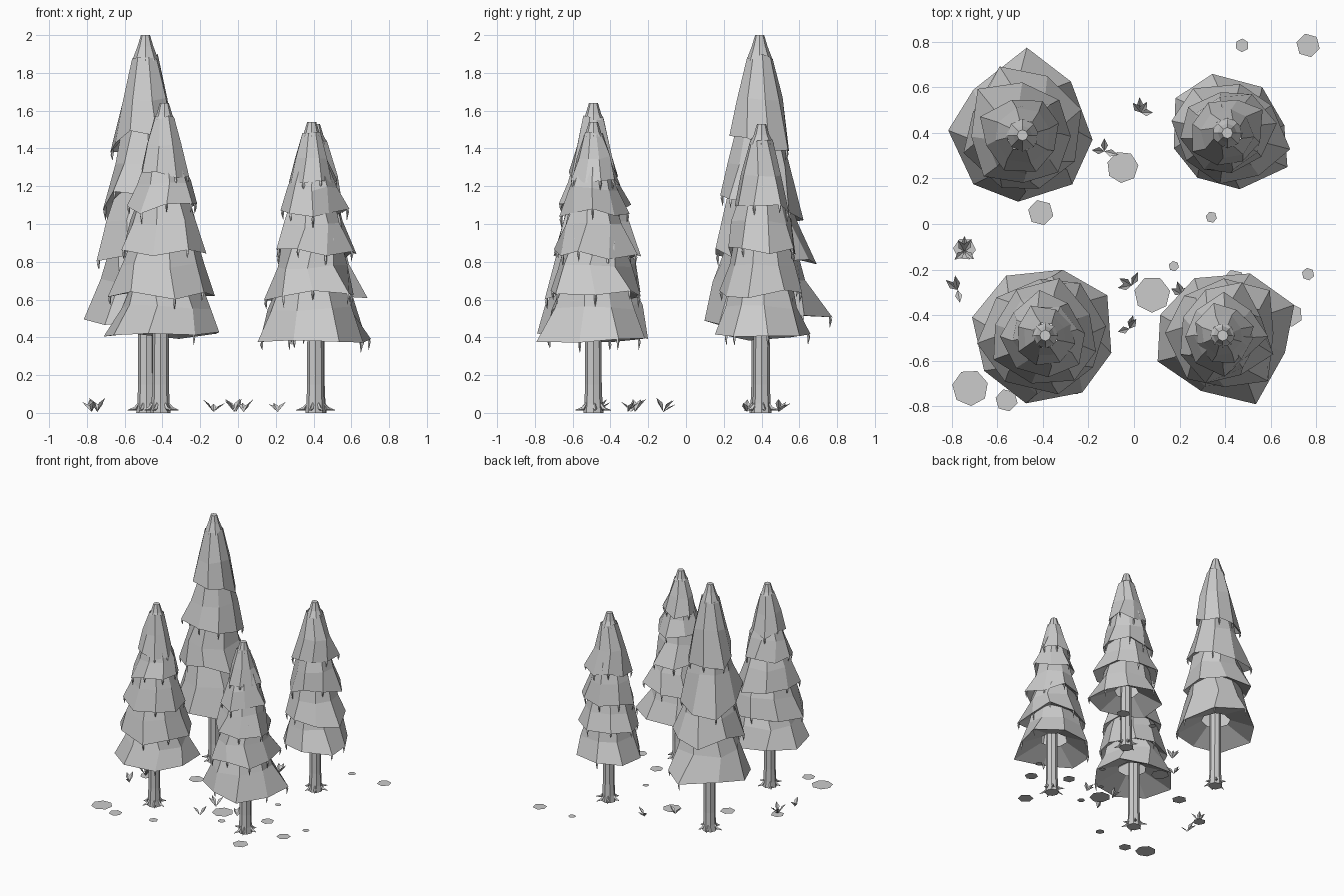
import bpy, bmesh, math, random
from mathutils import Vector

random.seed(4)
cube = bpy.data.objects.get("Cube")
if cube:
    bpy.data.objects.remove(cube, do_unlink=True)

grey = bpy.data.materials.new("plain_grey")
grey.use_nodes = True
COLOUR = (0.6, 0.6, 0.6, 1)
grey.diffuse_color = COLOUR
grey.node_tree.nodes["Principled BSDF"].inputs["Base Color"].default_value = COLOUR


def finish(bm, name, recalc=True):
    """Turn a bmesh into a flat shaded object."""
    if recalc:
        bmesh.ops.recalc_face_normals(bm, faces=bm.faces)
    mesh = bpy.data.meshes.new(name)
    bm.to_mesh(mesh)
    bm.free()
    mesh.materials.append(grey)
    obj = bpy.data.objects.new(name, mesh)
    bpy.context.collection.objects.link(obj)
    return obj


def polar(angle, radius, z=0.0):
    return Vector((math.cos(angle) * radius, math.sin(angle) * radius, z))


def loft(bm, rings, cap_start=False, cap_end=False):
    """Skin a list of closed point rings."""
    loops = [[bm.verts.new(p) for p in ring] for ring in rings]
    for low, high in zip(loops, loops[1:]):
        n = len(low)
        for i in range(n):
            j = (i + 1) % n
            bm.faces.new((low[i], low[j], high[j], high[i]))
    if cap_start:
        bm.faces.new(loops[0][::-1])
    if cap_end:
        bm.faces.new(loops[-1])


def spike(bm, points, widths, side):
    """Small tapered four-sided horn along a path."""
    rings = []
    for i, (p, w) in enumerate(zip(points, widths)):
        a, b = points[max(i - 1, 0)], points[min(i + 1, len(points) - 1)]
        across = (b - a).normalized().cross(side)
        rings.append([p + side * w, p + across * w, p - side * w, p - across * w])
    loft(bm, rings, True, True)


def trunk(name, centre, height):
    bm = bmesh.new()
    profile = [(0.054, 0), (0.048, 0.05), (0.044, 0.15), (0.041, height)]
    loft(bm, [[centre + polar(math.tau * k / 8, r, z) for k in range(8)]
              for r, z in profile], True, True)
    finish(bm, name + "_trunk")
    # Pointed roots around the foot
    bm = bmesh.new()
    for k in range(6):
        a = math.tau * k / 6 + random.uniform(-0.2, 0.2)
        path = [centre + polar(a, 0.038, 0.055), centre + polar(a, 0.06, 0.022),
                centre + polar(a, random.uniform(0.085, 0.105), 0.014)]
        spike(bm, path, (0.005, 0.011, 0.002), polar(a + math.pi / 2, 1))
    finish(bm, name + "_roots")


def skirt(bm, tips, centre, rim, inner_r, shoulders):
    """One layer of branches: underside, rim, then rising shoulder rings."""
    n = len(rim)
    angles = [math.atan2(p.y, p.x) for p in rim]
    mean_z = sum(p.z for p in rim) / n
    under = [polar(a, inner_r, mean_z + 0.09) for a in angles]
    rings = [under, rim]
    for r, z in shoulders:
        turn = random.uniform(-0.15, 0.15)
        rings.append([polar(a + turn, r * random.uniform(0.92, 1.08),
                            z + random.uniform(-0.015, 0.015)) for a in angles])
    loft(bm, [[centre + p for p in ring] for ring in rings])
    # Needles hanging from some of the rim corners
    for a, p in zip(angles, rim):
        if random.random() < 0.65:
            c = centre + p - polar(a, 0.016)
            path = [c + Vector((0, 0, 0.015)), c + polar(a, 0.006, -0.015),
                    c + polar(a, 0.002, -random.uniform(0.04, 0.06))]
            spike(tips, path, (0.004, 0.008, 0.001), polar(a + math.pi / 2, 1))


def tree(name, x, y, shift, top, phase, outline, tiers):
    """tiers: rim height, mean radius and lean of each layer, bottom first."""
    centre = Vector((x, y, 0))
    trunk(name, centre + Vector((shift, 0, 0)), top - 0.3)
    bm, tips = bmesh.new(), bmesh.new()
    mean = sum(outline) / len(outline)
    n = len(outline)
    for level, (z, radius, lean) in enumerate(tiers):
        wobble, drop = (0.02, 0.018) if level == 0 else (0.06, 0.028)
        rim = []
        for k, r in enumerate(outline):
            a = math.radians(phase) + math.tau * k / n + level * 0.37
            r = radius * (r / mean) * random.uniform(1 - wobble, 1 + wobble)
            p = polar(a + random.uniform(-0.08, 0.08), r, z + random.uniform(-drop, drop))
            p.z += p.y * lean
            rim.append(p)
        if level + 1 < len(tiers):
            next_z, next_r = tiers[level + 1][:2]
            end_z, end_r = next_z + 0.09, next_r * 0.68
            shoulders = [((radius + end_r) * 0.49, (z + end_z) / 2), (end_r, end_z)]
        else:
            rise = top - z
            shoulders = [(radius * 0.7, z + rise * 0.4),
                         (radius * 0.4, z + rise * 0.8)]
        skirt(bm, tips, centre, rim, max(0.07, radius * 0.35), shoulders)
    # Blunt crown
    z, radius, _ = tiers[-1]
    rise = top - z
    crown = [(radius * 0.42, z + rise * 0.76), (0.042, top - 0.06), (0.024, top)]
    loft(bm, [[centre + polar(math.tau * k / n, r, h) for k in range(n)]
              for r, h in crown], False, True)
    finish(bm, name + "_foliage", False)
    finish(tips, name + "_needle_tips")


tree("tall_tree", -0.49, 0.39, 0.005, 2.0, 0,
     (.32, .32, .39, .30, .33, .31, .30, .31),
     [(.49, .315, .06), (.82, .27, -.1), (1.1, .23, -.35), (1.43, .17, -.4)])
tree("front_right_tree", -0.39, -0.49, -0.02, 1.64, -13,
     (.30, .33, .30, .32, .33, .31, .32, .30),
     [(.41, .31, -.03), (.62, .275, 0), (.85, .235, 0), (1.08, .19, 0), (1.27, .135, 0)])
tree("front_left_tree", 0.39, -0.49, 0.02, 1.54, -20,
     (.28, .35, .30, .28, .29, .31, .26, .34),
     [(.39, .30, 0), (.62, .255, 0), (.84, .21, 0), (1.06, .17, 0), (1.22, .13, 0)])
tree("back_left_tree", 0.41, 0.40, 0.005, 1.53, 12,
     (.25, .25, .27, .28, .24, .24, .25, .30),
     [(.40, .26, 0), (.63, .235, 0), (.85, .20, 0), (1.08, .16, 0)])

# Flat stones lying on the ground: x, y, radius
STONES = [(.475, .785, .03), (.765, .785, .053), (-.05, .25, .07), (-.41, .05, .057),
          (.34, .03, .025), (-.745, -.11, .05), (.175, -.185, .023), (.08, -.31, .08),
          (.765, -.22, .028), (.69, -.4, .052), (-.72, -.72, .08), (-.56, -.775, .05),
          (.505, -.69, .06), (.44, -.25, .05), (-.26, -.715, .035), (.16, -.44, .03)]
bm = bmesh.new()
for x, y, r in STONES:
    sides = 7 if r > 0.06 else 6
    start = random.uniform(0, 1)
    bm.faces.new([bm.verts.new(Vector((x, y, 0.001)) + polar(start + math.tau * k / sides, r))
                  for k in range(sides)])
finish(bm, "ground_stones", False)


def blade(bm, base, angle, length, height):
    """Folded pointed leaf."""
    out, side = polar(angle, 1), polar(angle + math.pi / 2, 0.016)
    root = bm.verts.new(base)
    spine = bm.verts.new(base + out * length * 0.5 + Vector((0, 0, height * 0.5)))
    tip = bm.verts.new(base + out * length + Vector((0, 0, height)))
    for s in (-1, 1):
        edge = bm.verts.new(base + out * length * 0.45 + side * s
                            + Vector((0, 0, height * 0.65)))
        a, b = (root, tip) if s > 0 else (tip, root)
        bm.faces.new((a, spine, b, edge))


# Grass tufts: x, y, blade directions in degrees
TUFTS = [(.03, .49, (0, 60, 95, 130)), (-.13, .32, (-15, 90, 175)),
         (-.745, -.12, (60, 90, 120, 220, 320)), (-.775, -.29, (100, 140, 280)),
         (-.01, -.27, (65, 190, 150)), (-.02, -.46, (55, 75, 195)),
         (.21, -.31, (40, 110, 150))]
bm = bmesh.new()
for x, y, headings in TUFTS:
    for heading in headings:
        blade(bm, Vector((x, y, 0.005)), math.radians(heading),
              random.uniform(0.05, 0.07), random.uniform(0.04, 0.075))
finish(bm, "grass_tufts", False)
